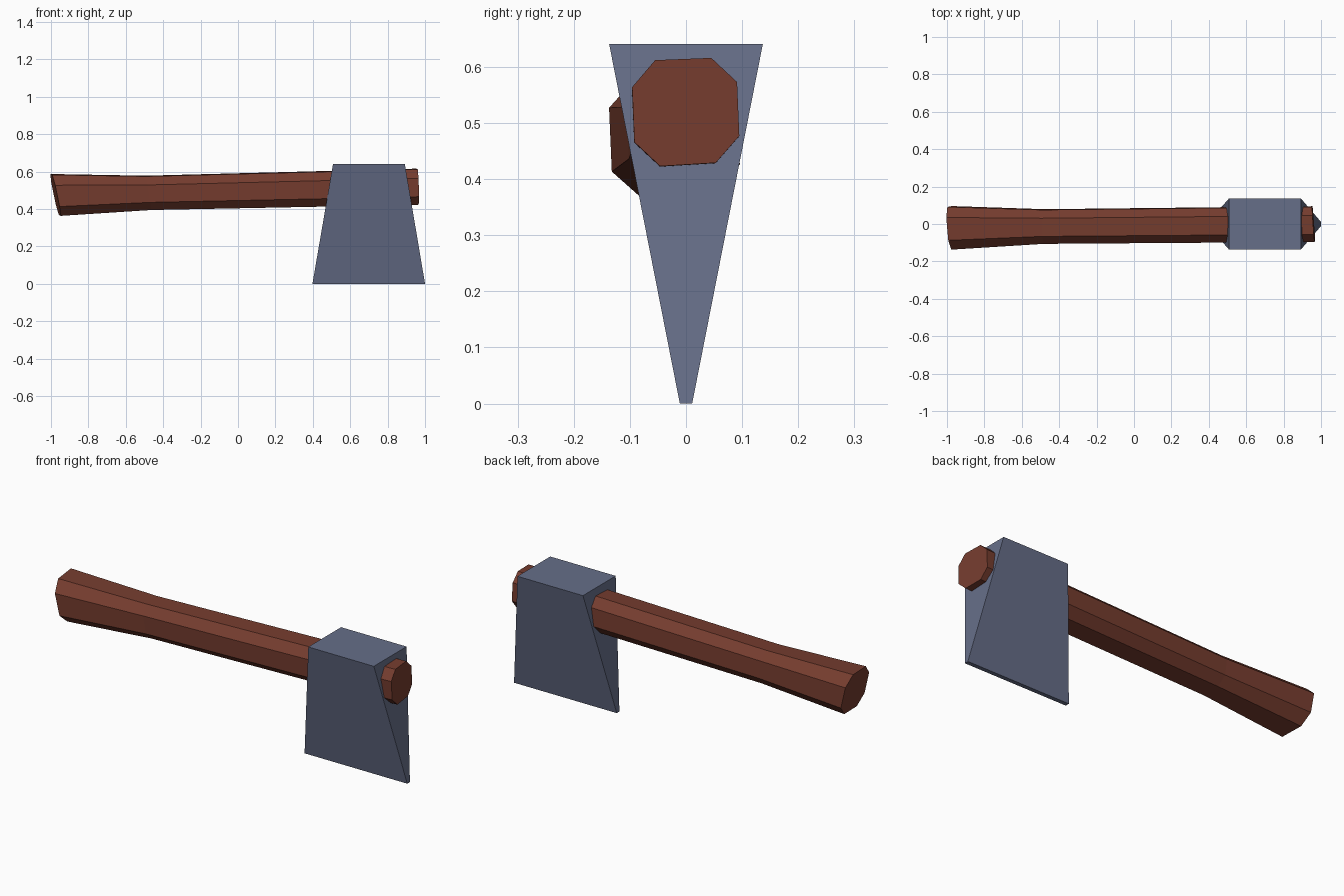
import bpy
import bmesh

if "Cube" in bpy.data.objects:
    bpy.data.objects.remove(bpy.data.objects["Cube"])


def material(name, rgb):
    m = bpy.data.materials.new(name)
    m.diffuse_color = (*rgb, 1)
    m.use_nodes = True
    m.node_tree.nodes["Principled BSDF"].inputs["Base Color"].default_value = m.diffuse_color
    return m


def loft(name, rings, mat):
    """Skin a list of equal-length rings and cap both ends."""
    bm = bmesh.new()
    loops = [[bm.verts.new(p) for p in ring] for ring in rings]
    n = len(loops[0])
    for a, b in zip(loops, loops[1:]):
        for i in range(n):
            j = (i + 1) % n
            bm.faces.new((a[i], a[j], b[j], b[i]))
    bm.faces.new(loops[0])
    bm.faces.new(loops[-1])
    bmesh.ops.recalc_face_normals(bm, faces=bm.faces[:])
    mesh = bpy.data.meshes.new(name)
    bm.to_mesh(mesh)
    bm.free()
    mesh.materials.append(mat)
    obj = bpy.data.objects.new(name, mesh)
    bpy.context.collection.objects.link(obj)
    return obj


steel = material("blue grey steel", (0.133, 0.156, 0.248))
wood = material("red brown wood", (0.180, 0.046, 0.028))


# Axe head: wedge tapering down to a thin, wider cutting edge
def rectangle(x0, x1, half_y, z):
    return [(x0, -half_y, z), (x1, -half_y, z), (x1, half_y, z), (x0, half_y, z)]


loft("axe_head", [rectangle(0.398, 1.0, 0.011, 0.0),
                  rectangle(0.508, 0.892, 0.137, 0.641)], steel)

# Handle: slightly twisted octagonal section, flaring towards the grip end
octagon = [(-0.055, 0.092), (0.045, 0.096), (0.091, 0.053), (0.095, -0.043),
           (0.053, -0.091), (-0.046, -0.097), (-0.092, -0.054), (-0.096, 0.044)]


def section(x, y, z, scale_y, scale_z, lean_y, lean_z):
    ring = []
    for a, b in octagon:
        dy, dz = a * scale_y, b * scale_z
        ring.append((x + lean_y * dy + lean_z * dz, y + dy, z + dz))
    return ring


loft("handle", [section(-0.976, -0.020, 0.476, 1.22, 1.16, -0.08, -0.21),
                section(-0.480, -0.013, 0.487, 0.97, 0.95, -0.04, -0.15),
                section(0.960, 0.0, 0.520, 1.0, 1.0, -0.07, -0.03)], wood)
